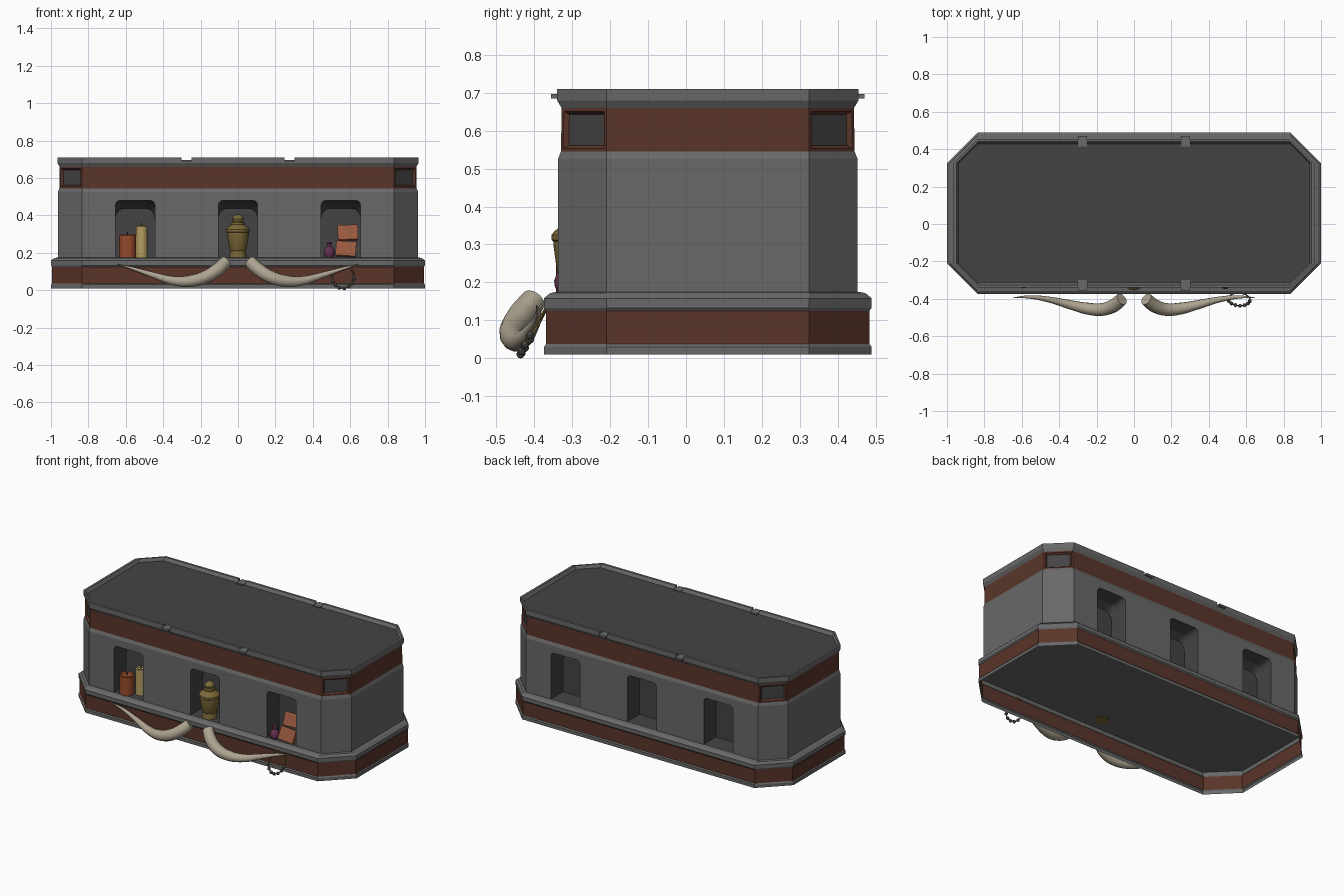
import bpy, bmesh, math
from mathutils import Vector, Matrix

if "Cube" in bpy.data.objects:
    bpy.data.objects.remove(bpy.data.objects["Cube"])

YC, HY = 0.0575, 0.4325          # body centre and half depth in y


def mat(name, *rgb):
    m = bpy.data.materials.new(name)
    m.diffuse_color = (*rgb, 1)
    m.use_nodes = True
    m.node_tree.nodes["Principled BSDF"].inputs["Base Color"].default_value = m.diffuse_color
    return m


STONE = mat("stone", .14, .14, .14)
BROWN = mat("red_brown", .10, .035, .022)
DARK = mat("dark_stone", .06, .057, .06)
IVORY = mat("ivory", .42, .37, .28)
GOLD = mat("old_gold", .20, .14, .04)
RED = mat("red_wax", .32, .07, .025)
YELLOW = mat("yellow_wax", .45, .34, .12)
PURPLE = mat("purple_glass", .13, .03, .08)
CLAY = mat("clay", .32, .10, .05)


def make(name, bm, *mats, smooth=False):
    bmesh.ops.recalc_face_normals(bm, faces=bm.faces)
    me = bpy.data.meshes.new(name)
    bm.to_mesh(me)
    bm.free()
    ob = bpy.data.objects.new(name, me)
    bpy.context.collection.objects.link(ob)
    for m in mats:
        me.materials.append(m)
    activate(ob)
    if smooth:
        bpy.ops.object.shade_smooth_by_angle(angle=math.radians(35))
    return ob


def activate(ob):
    bpy.ops.object.select_all(action='DESELECT')
    ob.select_set(True)
    bpy.context.view_layer.objects.active = ob


def loft(rings, mats=None, start=True, end=True, end_mat=0):
    """Bridge closed rings of points; returns bmesh and the face strips."""
    bm = bmesh.new()
    vs = [[bm.verts.new(p) for p in r] for r in rings]
    n, strips = len(rings[0]), []
    for k in range(len(vs) - 1):
        strip = []
        for i in range(n):
            j = (i + 1) % n
            f = bm.faces.new((vs[k][i], vs[k][j], vs[k + 1][j], vs[k + 1][i]))
            f.material_index = mats[k] if mats else 0
            strip.append(f)
        strips.append(strip)
    if start:
        bm.faces.new(vs[0][::-1])
    if end:
        bm.faces.new(vs[-1]).material_index = end_mat
    return bm, strips


def octagon(d, z):
    x, a, cx, cy = 1 - d, HY - d, .835, .2675
    pts = [(cx, -a), (x, -cy), (x, cy), (cx, a), (-cx, a), (-x, cy), (-x, -cy), (-cx, -a)]
    return [(px, py + YC, z) for px, py in pts]


def lathe(name, profile, loc, m, n=16):
    rings = [[(loc[0] + r * math.cos(2 * math.pi * i / n),
               loc[1] + r * math.sin(2 * math.pi * i / n), z) for i in range(n)]
             for r, z in profile]
    return make(name, loft(rings)[0], m, smooth=True)


def box(name, loc, size, m, rot=None):
    bm = bmesh.new()
    M = Matrix.Translation(loc) @ (rot or Matrix()) @ Matrix.Diagonal((*size, 1))
    bmesh.ops.create_cube(bm, size=1, matrix=M)
    return make(name, bm, m)


def tube(name, pts, radii, m, cyclic=False, res=5, sides=3):
    cu = bpy.data.curves.new(name, 'CURVE')
    cu.dimensions, cu.bevel_depth, cu.bevel_resolution = '3D', 1, sides
    cu.resolution_u, cu.use_fill_caps = res, True
    sp = cu.splines.new('BEZIER')
    sp.bezier_points.add(len(pts) - 1)
    for b, p, r in zip(sp.bezier_points, pts, radii):
        b.co, b.radius = p, r
        b.handle_left_type = b.handle_right_type = 'AUTO'
    sp.use_cyclic_u = cyclic
    ob = bpy.data.objects.new(name, cu)
    bpy.context.collection.objects.link(ob)
    cu.materials.append(m)
    activate(ob)
    bpy.ops.object.convert(target='MESH')
    bpy.ops.object.shade_smooth_by_angle(angle=math.radians(40))


def cut(target, cutter):
    cutter.hide_render = True
    activate(target)
    mod = target.modifiers.new("cut", 'BOOLEAN')
    mod.operation, mod.solver, mod.object = 'DIFFERENCE', 'EXACT', cutter
    bpy.ops.object.modifier_apply(modifier=mod.name)
    bpy.data.objects.remove(cutter)


# plinth skirt, open underneath
prof = [(0, .01), (0, .03), (.006, .037), (.006, .125), (0, .133), (0, .158)]
bm, _ = loft([octagon(*p) for p in prof], [0, 0, 1, 0, 0], False, False)
make("plinth_skirt", bm, STONE, BROWN)

# main body with brown frieze and recessed top
prof = [(0, .158), (.017, .172), (.037, .175), (.037, .525), (.045, .545),
        (.047, .66), (.035, .68), (.035, .71), (.05, .71), (.062, .69)]
bm, strips = loft([octagon(*p) for p in prof], [0, 0, 0, 0, 1, 0, 0, 0, 0], end_mat=2)
bmesh.ops.recalc_face_normals(bm, faces=bm.faces)
# sunken panels on the four corner faces of the frieze
corners = [strips[4][i] for i in (0, 2, 4, 6)]
bmesh.ops.inset_individual(bm, faces=corners, thickness=.012, depth=0)
bmesh.ops.inset_individual(bm, faces=corners, thickness=.012, depth=-.012)
for f in corners:
    f.material_index = 2
body = make("altar_body", bm, STONE, BROWN, DARK)


# round-topped niches, three per long side
def arch(cx, y, top, r, w=.105, bottom=.176):
    pts = [(cx - w, y, bottom), (cx + w, y, bottom)]
    for side, a0 in ((1, 0), (-1, 90)):
        for k in range(5):
            a = math.radians(a0 + 22.5 * k)
            pts.append((cx + side * (w - r) + r * math.cos(a), y, top - r + r * math.sin(a)))
    return pts


WALL = HY - .037
for s in (-1, 1):
    for cx in (-.55, 0, .55):
        rings = [arch(cx, YC + s * (WALL + dy), top, r) for dy, top, r in
                 ((.03, .48, .025), (0, .48, .025), (-.08, .465, .04), (-.125, .437, .05))]
        cut(body, make("niche_cutter", loft(rings)[0], DARK))

# notches across the rim, with small tabs
for x in (-.275, .275):
    cut(body, box("notch_cutter", (x, YC, .747), (.055, 1, .1), STONE))
    for s in (-1, 1):
        box("rim_tab", (x, YC + s * .385, .691), (.05, .058, .0125), STONE)

for f in body.data.polygons:      # darken niche interiors
    c = f.center
    if .17 < c.z < .5 and abs(c.x) < .7 and abs(c.y - YC) < WALL - .003:
        f.material_index = 2

# pair of tusks
path = [(.065, -.402, .152), (.11, -.437, .11), (.17, -.457, .073), (.25, -.452, .05),
        (.34, -.432, .05), (.45, -.405, .08), (.56, -.39, .115), (.648, -.394, .14)]
radii = [.034, .036, .035, .032, .025, .016, .009, .001]
for s, side in ((-1, "left"), (1, "right")):
    tube(side + "_tusk", [(s * x, y, z) for x, y, z in path], radii, IVORY, sides=4)

# urn
lathe("urn", [(.045, .155), (.047, .18), (.040, .21), (.048, .225), (.058, .30), (.058, .308),
              (.063, .312), (.063, .325), (.055, .335), (.034, .352), (.034, .362), (.027, .368),
              (.031, .382), (.024, .396), (.008, .406)], (0, -.292), GOLD)

# candles with wicks
for name, x, y, r, top, m in (("red_candle", -.59, -.298, .045, .297, RED),
                              ("yellow_candle", -.515, -.262, .031, .345, YELLOW)):
    lathe(name, [(r, .165), (r, top - .004), (r - .005, top), (r - .012, top - .006)], (x, y), m)
    lathe(name + "_wick", [(.003, top - .01), (.003, top + .014)], (x, y), DARK, 6)

# small bottle
lathe("bottle", [(.018, .172), (.028, .188), (.030, .205), (.022, .225), (.010, .235),
                 (.010, .248), (.015, .25), (.013, .258)], (.488, -.318), PURPLE, 12)

# broken tablet leaning back in the right niche
lean = Matrix.Rotation(math.radians(-22), 4, 'X')
for name, x, y, z, tilt in (("tablet_lower", .577, -.312, .22, 4), ("tablet_upper", .587, -.279, .307, -2)):
    box(name, (x, y, z), (.108, .022, .083), CLAY,
        lean @ Matrix.Rotation(math.radians(tilt), 4, 'Y'))

# beaded bracelet hanging from the right tusk
c, u, v = Vector((.562, -.403, .07)), Vector((.058, 0, .006)), Vector((.005, -.034, -.06))
ring = lambda a: c + u * math.cos(a) + v * math.sin(a)
tube("bracelet_cord", [ring(math.pi * k / 6) for k in range(12)], [.0035] * 12, GOLD, True, 3, 1)
bm = bmesh.new()
for k in range(7):
    bmesh.ops.create_uvsphere(bm, u_segments=8, v_segments=6, radius=.0105,
                              matrix=Matrix.Translation(ring(math.radians(15 + 25 * k))))
make("bracelet_beads", bm, DARK, smooth=True)
